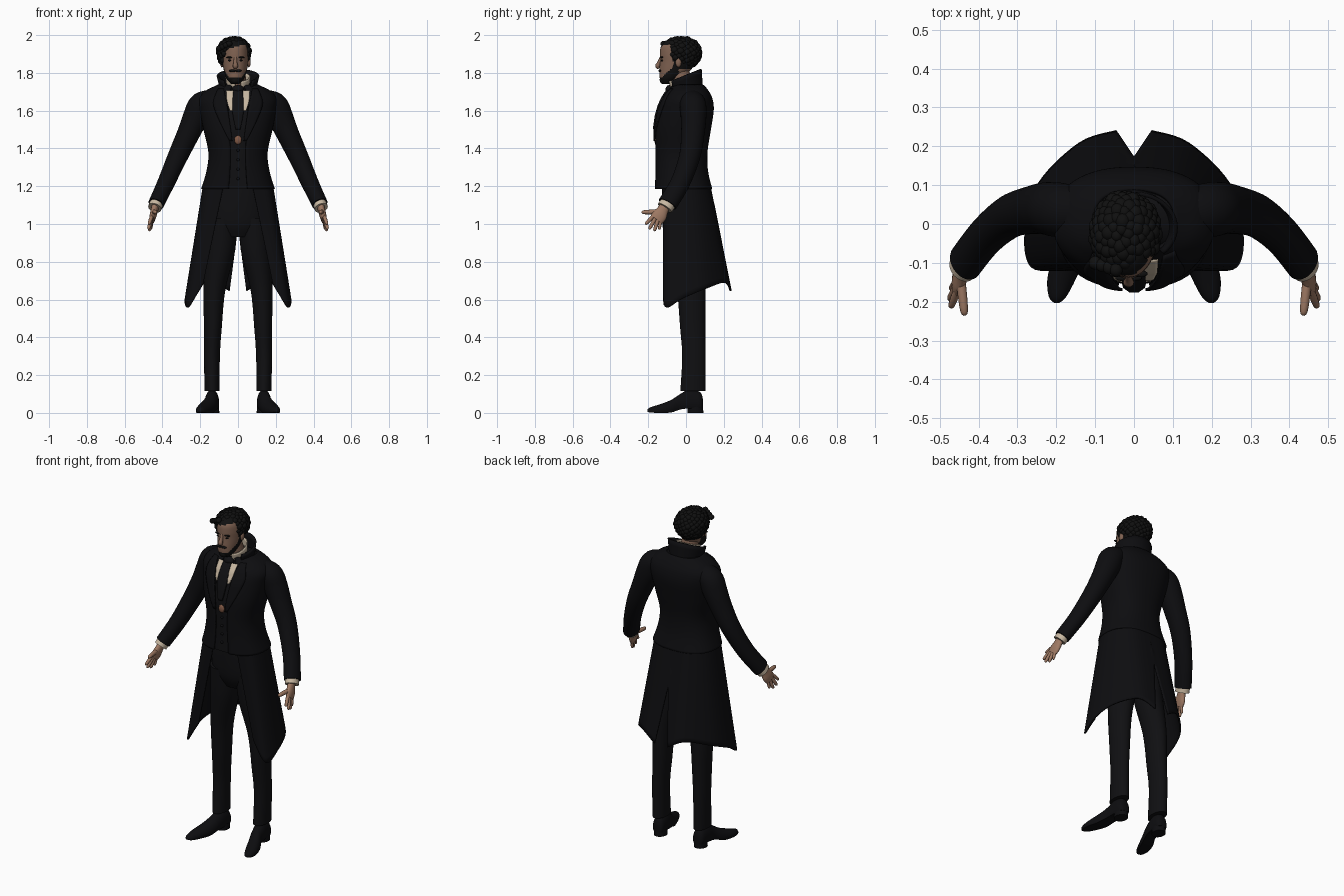
import bpy, bmesh, math, random
from mathutils import Vector

cube = bpy.data.objects.get("Cube")
if cube:
    bpy.data.objects.remove(cube)
random.seed(4)
TAU = math.tau


def material(name, r, g, b):
    m = bpy.data.materials.new(name)
    m.use_nodes = True
    m.diffuse_color = (r, g, b, 1)
    node = m.node_tree.nodes["Principled BSDF"]
    node.inputs["Base Color"].default_value = (r, g, b, 1)
    node.inputs["Roughness"].default_value = 0.9
    return m


BLACK = material("black wool", .004, .004, .005)
DARK = material("dark cloth", .005, .005, .006)
HAIR = material("black hair", .005, .005, .005)
SKIN = material("skin", .34, .19, .125)
FACE = material("face skin", .22, .125, .085)
LINEN = material("cream linen", .58, .48, .36)
COPPER = material("copper", .22, .10, .06)


def spline(pts, n=5):
    """Smooth curve through tuples of any length."""
    p = [pts[0]] + list(pts) + [pts[-1]]
    out = []
    for i in range(1, len(p) - 2):
        for k in range(n):
            t = k / n
            out.append(tuple(.5 * (2 * b + (c - a) * t + (2 * a - 5 * b + 4 * c - d) * t * t
                                   + (3 * b - a - 3 * c + d) * t ** 3)
                             for a, b, c, d in zip(*p[i - 1:i + 3])))
    return out + [tuple(pts[-1])]


def finish(name, bm, mats, mirror=False, thick=0, angle=40):
    bmesh.ops.recalc_face_normals(bm, faces=bm.faces)
    me = bpy.data.meshes.new(name)
    bm.to_mesh(me)
    bm.free()
    ob = bpy.data.objects.new(name, me)
    bpy.context.collection.objects.link(ob)
    for m in mats:
        me.materials.append(m)
    bpy.ops.object.select_all(action="DESELECT")
    ob.select_set(True)
    bpy.context.view_layer.objects.active = ob
    bpy.ops.object.shade_smooth_by_angle(angle=math.radians(angle))
    if mirror:
        ob.modifiers.new("mirror", "MIRROR")
    if thick:
        s = ob.modifiers.new("thickness", "SOLIDIFY")
        s.thickness, s.offset = thick, 0
    return ob


def skin_rows(name, rows, mats, closed=True, caps=True, rule=None, **kw):
    """Bridge rows of points with quads."""
    bm = bmesh.new()
    vs = [[bm.verts.new(p) for p in row] for row in rows]
    n = len(rows[0])
    for a, b in zip(vs, vs[1:]):
        for j in range(n if closed else n - 1):
            k = (j + 1) % n
            f = bm.faces.new((a[j], a[k], b[k], b[j]))
            if rule:
                f.material_index = rule(f.calc_center_median())
    if closed and caps:
        for end in (vs[0], vs[-1]):
            bm.faces.new(end).material_index = rule(Vector(end[0].co)) if rule else 0
    return finish(name, bm, mats, **kw)


def rings(name, secs, mats, n=32, **kw):
    """Horizontal ellipses: x, y, z, rx, ry."""
    rows = [[(x + rx * math.sin(TAU * i / n), y - ry * math.cos(TAU * i / n), z) for i in range(n)]
            for x, y, z, rx, ry in spline(secs)]
    return skin_rows(name, rows, mats, **kw)


def tube(name, secs, mats, ref, n=20, steps=5, **kw):
    """Ellipses square to a path: x, y, z, ru, rv."""
    s = spline(secs, steps)
    rows = []
    for i, q in enumerate(s):
        d = (Vector(s[min(i + 1, len(s) - 1)][:3]) - Vector(s[max(i - 1, 0)][:3])).normalized()
        u = d.cross(Vector(ref)).normalized()
        v = u.cross(d)
        rows.append([Vector(q[:3]) + u * q[3] * math.cos(TAU * k / n) + v * q[4] * math.sin(TAU * k / n)
                     for k in range(n)])
    return skin_rows(name, rows, mats, **kw)


def blobs(name, items, mat, **kw):
    bm = bmesh.new()
    for loc, rad in items:
        made = bmesh.ops.create_icosphere(bm, subdivisions=2, radius=1)["verts"]
        for v in made:
            v.co = Vector(c * r + o for c, r, o in zip(v.co, rad, loc))
    return finish(name, bm, [mat], angle=80, **kw)


# Torso profile: z, half width, front y, back y
TORSO = spline([(1.185, .188, -.16, .132), (1.28, .16, -.157, .11), (1.38, .15, -.158, .107),
                (1.5, .176, -.156, .125), (1.6, .195, -.138, .14), (1.66, .2, -.117, .134),
                (1.7, .168, -.09, .115), (1.73, .11, -.07, .09), (1.75, .07, -.06, .06)], 6)
POW = 2.4


def torso_row(s, grow, a0, n, closed):
    z, w, f, b = s
    w, f, b = w + grow, f - grow, b + grow
    row = []
    for i in range(n):
        a = a0 + (TAU - 2 * a0) * i / (n if closed else n - 1)
        sx, cy = math.sin(a), math.cos(a)
        row.append((w * math.copysign(abs(sx) ** (2 / POW), sx),
                    (f + b) / 2 - (b - f) / 2 * math.copysign(abs(cy) ** (2 / POW), cy), z))
    return row


def front_y(x, z):
    s = min(TORSO, key=lambda q: abs(q[0] - z))
    return (s[2] + s[3]) / 2 - (s[3] - s[2]) / 2 * max(0, 1 - abs(x / s[1]) ** POW) ** (1 / POW)


def chest_strip(name, inner, outer, mat, lift, thick=.008, **kw):
    """Thin plate lying on the chest between two edges given as x, z."""
    rows = []
    for a, b in zip(spline(inner), spline(outer)):
        pts = [(a[0] + (b[0] - a[0]) * k / 5, a[1] + (b[1] - a[1]) * k / 5) for k in range(6)]
        rows.append([(x, front_y(x, z) - lift, z) for x, z in pts])
    return skin_rows(name, rows, [mat], closed=False, thick=thick, **kw)


skin_rows("waistcoat", [torso_row(s, -.006, 0, 48, True) for s in TORSO], [DARK])
skin_rows("coat_body", [torso_row(s, .002, .2, 56, False) for s in TORSO[:-5]], [BLACK],
          closed=False, thick=.01)
chest_strip("lapel", [(.03, 1.44), (.045, 1.55), (.06, 1.64), (.075, 1.715)],
            [(.045, 1.44), (.1, 1.55), (.13, 1.64), (.105, 1.715)], BLACK, .012, mirror=True)
chest_strip("shirt_front", [(.03, 1.6), (.022, 1.65), (.02, 1.705)],
            [(.043, 1.6), (.058, 1.65), (.062, 1.705)], LINEN, .008, mirror=True)
chest_strip("cravat_fall", [(-.012, 1.5), (-.03, 1.6), (-.024, 1.71)],
            [(.012, 1.5), (.03, 1.6), (.024, 1.71)], DARK, .014, .012)
blobs("cravat_knot", [((0, -.088, 1.712), (.034, .022, .024))], DARK)
blobs("waistcoat_buttons", [((0, front_y(0, z) + .004, z), (.008, .008, .008))
                            for z in (1.24, 1.29, 1.34, 1.39)], DARK)
blobs("medallion", [((0, -.158, 1.445), (.02, .009, .025))], COPPER)

# Coat skirt: open in front, vented behind
top = spline([(-.03, .125, 1.21), (.09, .115, 1.21), (.16, .06, 1.21), (.18, -.02, 1.21),
              (.155, -.1, 1.21), (.075, -.122, 1.21)], 6)
hem = spline([(.045, .237, .645), (.14, .205, .69), (.245, .1, .655), (.277, -.02, .605),
              (.262, -.108, .56), (.185, -.113, .68)], 6)
rows = []
for k in range(21):
    t = k / 20
    mix = [Vector(a).lerp(Vector(b), t) for a, b in zip(top, hem)]
    rows.append([(max(0, p.x), p.y, p.z) for p in mix])
skin_rows("coat_skirt", rows, [BLACK], closed=False, mirror=True, thick=.01)

# Standing coat collar and shirt collar
for name, mat, a0, low, high, thick in (
        ("coat_collar", BLACK, .75, (.088, .085, .0, 1.7, .01), (.108, .088, -.01, 1.785, .035), .01),
        ("shirt_collar", LINEN, .25, (.058, .062, -.018, 1.735, .018), (.062, .066, -.024, 1.78, .025), .007)):
    rows = []
    for k in range(5):
        rx, ry, cy, z, tilt = Vector(low).lerp(Vector(high), k / 4) if len(low) < 5 else \
            [p + (q - p) * k / 4 for p, q in zip(low, high)]
        angles = [a0 + (TAU - 2 * a0) * i / 40 for i in range(41)]
        rows.append([(rx * math.sin(a), cy - ry * math.cos(a), z - tilt * math.cos(a)) for a in angles])
    skin_rows(name, rows, [mat], closed=False, thick=thick)

# Sleeves, cuffs and hands
tube("sleeve", [(.12, .03, 1.655, .055, .06), (.19, .036, 1.632, .068, .07), (.222, .04, 1.57, .068, .068),
                (.262, .036, 1.48, .06, .062), (.318, .02, 1.36, .053, .056), (.38, -.03, 1.22, .046, .052),
                (.434, -.098, 1.105, .042, .052)], [BLACK], (0, 1, 0), n=28, mirror=True)
tube("cuff", [(.425, -.085, 1.125, .036, .043), (.441, -.112, 1.085, .036, .043)], [LINEN],
     (0, 1, 0), mirror=True)
tube("palm", [(.434, -.1, 1.11, .024, .021), (.442, -.122, 1.075, .03, .019), (.45, -.14, 1.045, .039, .018),
              (.456, -.157, 1.022, .036, .014)], [SKIN], (1, 0, 0), mirror=True)
fingers = [((.447, -.135, 1.065), (.436, -.236, 1.062), .0125), ((.456, -.173, 1.042), (.472, -.215, .998), .0098),
           ((.457, -.163, 1.03), (.475, -.195, .972), .01), ((.457, -.149, 1.021), (.47, -.168, .962), .0098),
           ((.455, -.134, 1.016), (.462, -.142, .97), .0085)]
for label, (a, b, r) in zip(("thumb", "index_finger", "middle_finger", "ring_finger", "little_finger"), fingers):
    a, b = Vector(a), Vector(b)
    tube(label, [(*a, r, r), (*a.lerp(b, .5), r, r), (*a.lerp(b, .9), r * .8, r * .8), (*b, r * .2, r * .2)],
         [SKIN], (1, 0, 0), n=10, steps=3, mirror=True)

# Trousers
rings("trouser_hips", [(0, 0, 1.26, .13, .105), (0, 0, 1.12, .16, .105), (0, 0, 1.0, .15, .095),
                       (0, .005, .93, .09, .07)], [DARK])
rings("trouser_leg", [(.085, 0, 1.03, .08, .09), (.093, .01, .86, .078, .086), (.125, .028, .65, .058, .075),
                      (.133, .036, .45, .047, .067), (.138, .042, .3, .042, .062),
                      (.137, .037, .115, .04, .067)], [DARK], mirror=True)

# Shoes: x, y, half width, height, sole height
rows = []
for x, y, w, h, s in spline([(.133, .09, .018, .07, .028), (.135, .075, .034, .11, .026), (.138, .02, .037, .125, .024),
                             (.145, -.03, .036, .1, .018), (.165, -.08, .041, .068, .002), (.186, -.14, .037, .045, 0),
                             (.197, -.188, .022, .03, .002), (.199, -.204, .005, .018, .006)], 4):
    rows.append([(x + w * math.cos(TAU * i / 24),
                  y, s + (h - s) * max(0, .3 + .7 * math.sin(TAU * i / 24))) for i in range(24)])
skin_rows("shoe", rows, [BLACK], mirror=True, angle=50)
rings("shoe_heel", [(.135, .05, 0, .036, .042), (.135, .05, .035, .035, .04)], [BLACK], mirror=True)

# Neck and head
CX = -.014
rings("neck", [(0, 0, 1.68, .052, .055), (-.006, -.02, 1.76, .05, .052), (CX, -.035, 1.82, .048, .05)], [FACE])


def hairline(p):
    return (p.z > 1.942 + .25 * p.x or (p.y > -.068 and p.z > 1.815)
            or (p.x < -.07 and p.z > 1.885))


def head_rule(p):
    beard = p.z < min(1.83, 1.775 + .9 * max(0, p.y + .128)) and p.y < -.04
    return 1 if hairline(p) or beard else 0


profile = [(1.742, -.122, -.075, .022), (1.768, -.138, -.04, .046), (1.81, -.141, .02, .06), (1.86, -.137, .055, .069),
           (1.9, -.138, .07, .072), (1.94, -.132, .062, .067), (1.97, -.1, .03, .048), (1.982, -.05, -.01, .02)]
rings("head", [(CX, (f + b) / 2, z, w, (b - f) / 2) for z, f, b, w in profile], [FACE, HAIR], n=56, rule=head_rule)
tube("nose", [(CX, -.13, 1.885, .008, .008), (CX, -.142, 1.855, .01, .01), (CX, -.15, 1.836, .013, .014),
              (CX, -.143, 1.825, .007, .009)], [FACE], (1, 0, 0), n=12)
sides = (-1, 1)
blobs("ears", [((CX + s * .071, -.04, 1.855), (.01, .016, .026)) for s in sides], FACE)
blobs("eyebrows", [((CX + s * .03, -.128, 1.882), (.02, .009, .005)) for s in sides], HAIR)
blobs("eyes", [((CX + s * .029, -.127, 1.866), (.011, .006, .005)) for s in sides], HAIR)
blobs("moustache", [((CX + s * .015, -.139, 1.811), (.02, .008, .007)) for s in sides], HAIR)
blobs("goatee", [((CX, -.122, 1.763), (.024, .018, .022))], HAIR)

# Curly hair: locks scattered evenly over the scalp
locks = []
count = 210
for i in range(count):
    h = 1 - 2 * (i + .5) / count
    a = i * math.pi * (3 - math.sqrt(5))
    r = math.sqrt(1 - h * h)
    p = Vector((-.022 + .078 * r * math.cos(a), -.025 + .095 * r * math.sin(a), 1.905 + .075 * h))
    if hairline(p) and p.z > 1.84:
        size = random.uniform(.015, .02)
        locks.append((p, (size, size * 1.1, size)))
locks += [((-.1 + .018 * k, -.1 - .006 * k, 1.93 + .008 * k), (.017, .018, .016)) for k in range(4)]
blobs("hair_curls", locks, HAIR)
